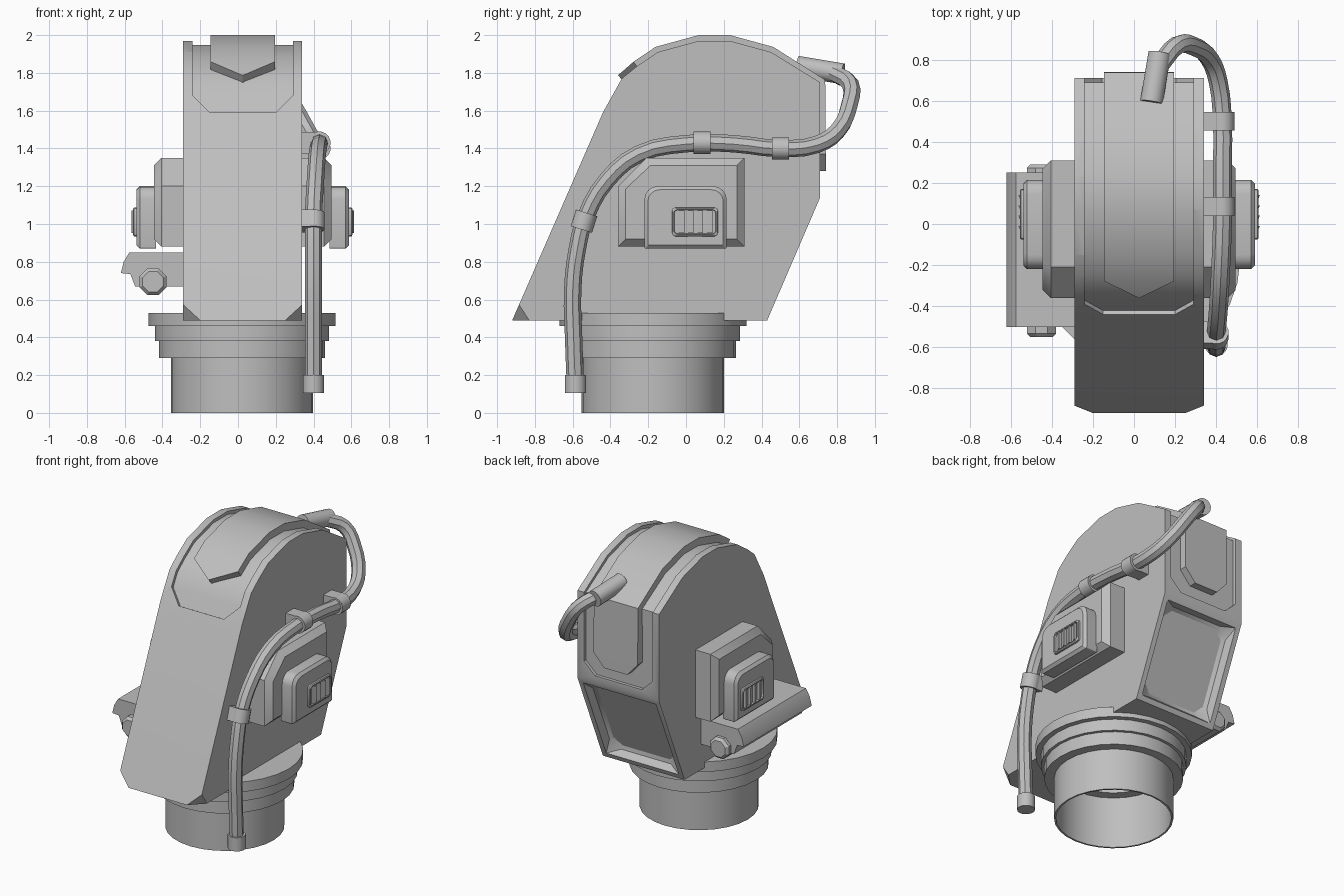
import bpy, bmesh, math
from mathutils import Vector

cube = bpy.data.objects.get("Cube")
if cube:
    bpy.data.objects.remove(cube, do_unlink=True)

grey = bpy.data.materials.new("plain_grey")
grey.use_nodes = True
grey.diffuse_color = (0.52, 0.52, 0.52, 1)
grey.node_tree.nodes["Principled BSDF"].inputs["Base Color"].default_value = grey.diffuse_color

CX = 0.025  # centre line of the housing


def activate(ob):
    bpy.ops.object.select_all(action='DESELECT')
    ob.select_set(True)
    bpy.context.view_layer.objects.active = ob


def smooth(ob):
    activate(ob)
    bpy.ops.object.shade_smooth_by_angle(angle=math.radians(32))


def finish(name, bm):
    bmesh.ops.recalc_face_normals(bm, faces=bm.faces)
    me = bpy.data.meshes.new(name)
    bm.to_mesh(me)
    bm.free()
    me.materials.append(grey)
    ob = bpy.data.objects.new(name, me)
    bpy.context.scene.collection.objects.link(ob)
    smooth(ob)
    return ob


def loft_mesh(sections, caps=True):
    bm = bmesh.new()
    rings = [[bm.verts.new(p) for p in sec] for sec in sections]
    n = len(rings[0])
    for a, b in zip(rings, rings[1:]):
        for i in range(n):
            j = (i + 1) % n
            bm.faces.new((a[i], a[j], b[j], b[i]))
    if caps:
        bm.faces.new(rings[0])
        bm.faces.new(rings[-1])
    bmesh.ops.recalc_face_normals(bm, faces=bm.faces)
    return bm


def loft(name, sections, caps=True):
    return finish(name, loft_mesh(sections, caps))


def at_x(x, pts):
    return [(x, y, z) for y, z in pts]


def shrink(pts, m):
    """Pull an outline in by a margin on every side."""
    ys, zs = zip(*pts)
    cy, cz = (min(ys) + max(ys)) / 2, (min(zs) + max(zs)) / 2
    ky, kz = 1 - 2 * m / (max(ys) - min(ys)), 1 - 2 * m / (max(zs) - min(zs))
    return [(cy + (y - cy) * ky, cz + (z - cz) * kz) for y, z in pts]


def round_rect(y0, y1, z0, z1, low, high, n=4):
    pts = []
    for k, (y, z, r) in enumerate([(y1, z1, high), (y0, z1, high), (y0, z0, low), (y1, z0, low)]):
        oy = y - r if y == y1 else y + r
        oz = z - r if z == z1 else z + r
        for i in range(n + 1):
            a = math.pi / 2 * (k + i / n)
            pts.append((oy + r * math.cos(a), oz + r * math.sin(a)))
    return pts


def tube(name, a, b, r, sides=16, bevel=0.0):
    a, b = Vector(a), Vector(b)
    d = (b - a).normalized()
    u = d.orthogonal().normalized()
    v = d.cross(u)

    def ring(c, rad):
        return [c + (u * math.cos(t) + v * math.sin(t)) * rad
                for t in (2 * math.pi * (i + 0.5) / sides for i in range(sides))]
    secs = [ring(a, r), ring(b, r)]
    if bevel:
        secs = [ring(a, r - bevel), ring(a + d * bevel, r), ring(b - d * bevel, r), ring(b, r - bevel)]
    return loft(name, secs)


def ribbon(name, path, inner, outer):
    """Band following a (y, z, half width) path, offset along its normals."""
    pts = [Vector((0, y, z)) for y, z, _ in path]
    secs = []
    for i, p in enumerate(pts):
        t = (pts[min(i + 1, len(pts) - 1)] - pts[max(i - 1, 0)]).normalized()
        n = Vector((0, -t.z, t.y))
        w = path[i][2]
        secs.append([p + n * o + Vector((CX + s * w, 0, 0))
                     for o, s in ((inner, -1), (inner, 1), (outer, 1), (outer, -1))])
    return loft(name, secs)


# Housing: one extruded side profile, front feet corners trimmed
arch = [(-0.34, 1.77), (-0.26, 1.835), (-0.15, 1.91), (0.07, 1.97), (0.23, 1.97), (0.45, 1.91), (0.71, 1.75)]
outline = [(-0.92, 0.49), (-0.44, 1.59)] + arch + [(0.71, 1.14), (0.43, 0.49)]
bm = loft_mesh([at_x(CX - 0.315, outline), at_x(CX + 0.315, outline)])
feet = [v for v in bm.verts if v.co.y < -0.9]
bmesh.ops.bevel(bm, geom=feet, offset=0.09, segments=1, affect='VERTICES')

# Sunken rear window with clipped corners
slope = Vector((0, 0.65, -0.28)).normalized()
bm.normal_update()


def window_face():
    return min((f for f in bm.faces if f.normal.dot(slope) > 0.99),
               key=lambda f: f.calc_center_median().dot(slope))


bm.faces.ensure_lookup_table()
for thick, depth in ((0.05, 0), (0.025, -0.05)):
    face = max((f for f in bm.faces if f.normal.dot(slope) > 0.99), key=lambda f: f.calc_area())
    bmesh.ops.inset_individual(bm, faces=[face], thickness=thick, depth=depth)
    bm.normal_update()
bmesh.ops.bevel(bm, geom=list(window_face().verts), offset=0.07, segments=1, affect='VERTICES')
bm.normal_update()
bmesh.ops.inset_individual(bm, faces=[window_face()], thickness=0.025, depth=-0.015)
housing = finish("housing", bm)

# Shallow channel running over the top of the housing
W = 0.265
channel = [(-0.44, 1.59, 0.175), (-0.39, 1.68, W)] + [(y, z, W) for y, z in arch]
channel += [(0.71, 1.27, W), (0.71, 1.19, 0.18)]
cutter = ribbon("channel_cutter", channel, -0.022, 0.08)
cutter.hide_render = True
activate(housing)
mod = housing.modifiers.new("channel", 'BOOLEAN')
mod.operation = 'DIFFERENCE'
mod.solver = 'EXACT'
mod.object = cutter
bpy.ops.object.modifier_apply(modifier=mod.name)
bpy.data.objects.remove(cutter, do_unlink=True)
smooth(housing)

# Raised centre strap, pointed in front and clipped at the back
W = 0.17
strap = [(-0.34, 1.765, 0.002)] + [(y, z, W) for y, z in arch[1:]]
strap += [(0.71, 1.37, W), (0.71, 1.28, 0.09)]
ribbon("centre_strap", strap, -0.03, 0.03)

# Hollow stepped neck
neck = [(0.001, 0.42), (0.3, 0.42), (0.3, 0.36), (0.365, 0.36), (0.365, 0), (0.377, 0), (0.377, 0.29),
        (0.44, 0.29), (0.44, 0.38), (0.46, 0.38), (0.46, 0.46), (0.495, 0.46), (0.495, 0.53), (0.001, 0.53)]
sides = 28
loft("neck", [[(0.021 + r * math.cos(2 * math.pi * i / sides), -0.175 + r * math.sin(2 * math.pi * i / sides), z)
               for i in range(sides)] for r, z in neck])

# Side modules: plinth, rounded box, vent frame and slats on both sides
plinth = [(-0.36, 0.88), (0.31, 0.88), (0.31, 1.35), (-0.21, 1.35), (-0.36, 1.2)]
box = round_rect(-0.22, 0.215, 0.87, 1.2, 0.008, 0.07)
vent = round_rect(-0.075, 0.17, 0.935, 1.088, 0.018, 0.018, 2)
for side, s in (("left", 1), ("right", -1)):
    def stack(name, outline, steps):
        loft(f"{side}_{name}", [at_x(CX + s * d, shrink(outline, m)) for d, m in steps])
    stack("plinth", plinth, [(0.3, 0), (0.43, 0), (0.47, 0.04)])
    stack("box", box, [(0.46, 0), (0.545, 0), (0.563, 0.018)])
    stack("vent_frame", vent, [(0.555, 0), (0.575, 0), (0.58, 0.006), (0.58, 0.012), (0.567, 0.014)])
    for i in range(4):
        y = -0.045 + i * 0.05
        wedge = [(0.56, y), (0.572, y), (0.588, y + 0.036), (0.56, y + 0.036)]
        loft(f"{side}_vent_slat_{i + 1}", [[(CX + s * d, yy, z) for d, yy in wedge] for z in (0.952, 1.071)])

# Bracket and pivot bolt on the right side
bracket = [(-0.27, 0.85), (-0.575, 0.85), (-0.605, 0.8), (-0.62, 0.74), (-0.57, 0.735), (-0.545, 0.67), (-0.27, 0.67)]
loft("bracket", [[(x, y, z) for x, z in bracket] for y in (-0.5, 0.25)])
tube("pivot_bolt", (-0.45, -0.55, 0.695), (-0.45, 0.29, 0.695), 0.077, 8, 0.018)

# Hose sweeping from the base over the left side to the back
path = [(0.4, -0.585, 0.13), (0.4, -0.595, 0.4), (0.4, -0.6, 0.65), (0.4, -0.575, 0.87), (0.4, -0.53, 1.04),
        (0.41, -0.42, 1.23), (0.42, -0.25, 1.37), (0.43, 0, 1.425), (0.43, 0.25, 1.425), (0.43, 0.5, 1.4),
        (0.41, 0.69, 1.42), (0.37, 0.8, 1.49), (0.29, 0.865, 1.63), (0.21, 0.87, 1.74), (0.13, 0.78, 1.8)]
curve = bpy.data.curves.new("hose", 'CURVE')
curve.dimensions = '3D'
curve.bevel_depth = 0.046
curve.bevel_resolution = 2
curve.resolution_u = 3
curve.use_fill_caps = True
spline = curve.splines.new('BEZIER')
spline.bezier_points.add(len(path) - 1)
for bp, p in zip(spline.bezier_points, path):
    bp.co = p
    bp.handle_left_type = bp.handle_right_type = 'AUTO'
curve.materials.append(grey)
hose = bpy.data.objects.new("hose", curve)
bpy.context.scene.collection.objects.link(hose)
activate(hose)
bpy.ops.object.convert(target='MESH')
smooth(bpy.context.view_layer.objects.active)

# Hose end fittings and clamps
tube("hose_end", (0.4, -0.585, 0.105), (0.4, -0.585, 0.2), 0.057)
tube("hose_nozzle", (0.125, 0.83, 1.795), (0.085, 0.59, 1.835), 0.056)
clamps = [((0.43, 0.085, 1.43), (0, 1, 0)), ((0.43, 0.5, 1.4), (0, 1, 0)), ((0.4, -0.54, 1.015), (0, 0.3, 0.95))]
for i, (c, d) in enumerate(clamps):
    c, d = Vector(c), Vector(d).normalized() * 0.046
    up = d.cross(Vector((1, 0, 0))).normalized() * 0.056
    tube(f"hose_clamp_{i + 1}", c - d, c + d, 0.06)
    loft(f"clamp_foot_{i + 1}", [[Vector((x, c.y, c.z)) + d * a + up * b
                                  for a, b in ((-1, -1), (1, -1), (1, 1), (-1, 1))] for x in (0.33, c.x)])
